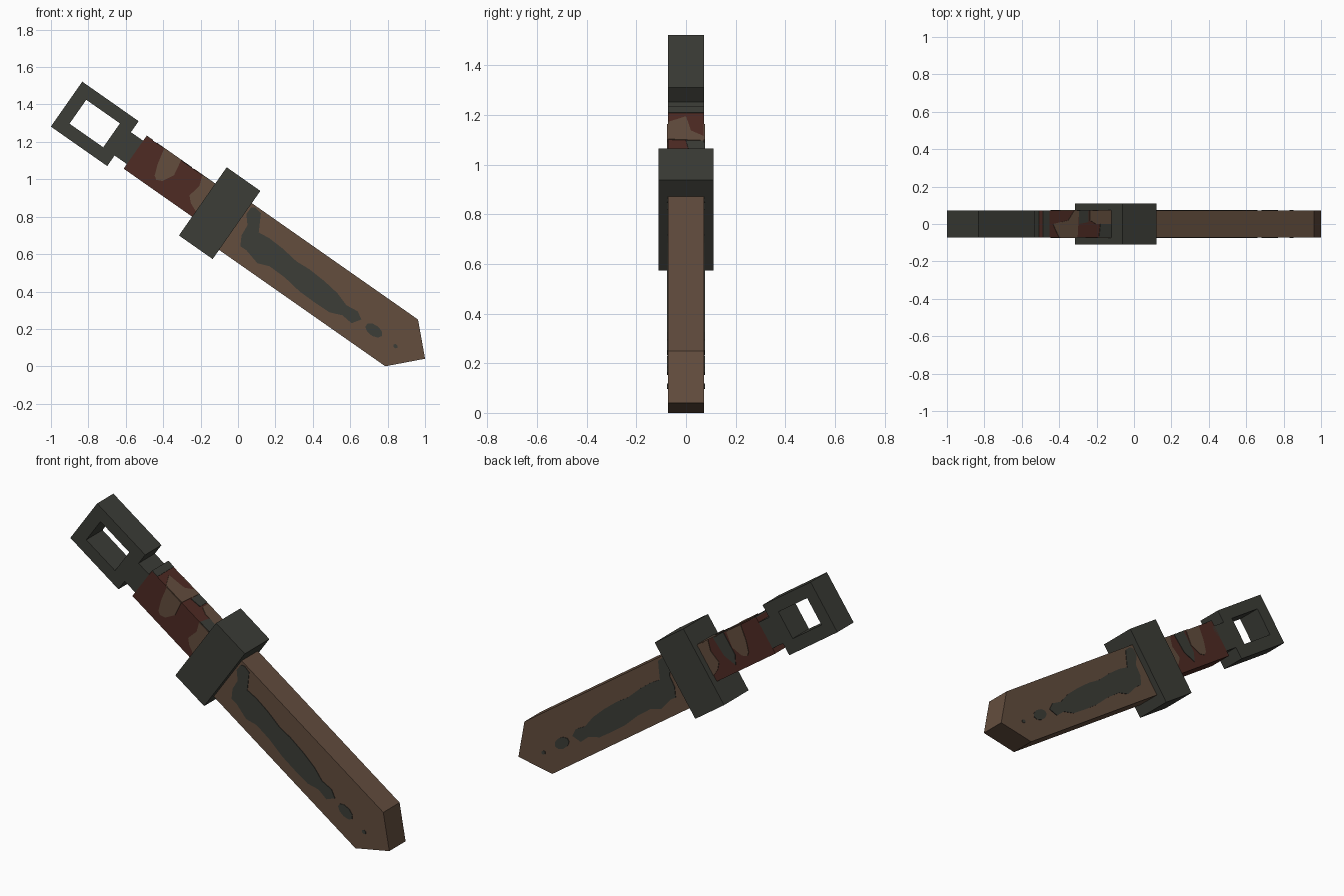
import bpy, bmesh, math
from mathutils import Matrix

cube = bpy.data.objects.get("Cube")
if cube:
    bpy.data.objects.remove(cube, do_unlink=True)


def material(name, rgb):
    m = bpy.data.materials.new(name)
    m.use_nodes = True
    m.diffuse_color = (*rgb, 1)
    bsdf = next(n for n in m.node_tree.nodes if n.type == 'BSDF_PRINCIPLED')
    bsdf.inputs["Base Color"].default_value = (*rgb, 1)
    bsdf.inputs["Roughness"].default_value = 0.9
    return m


brown = material("rusty_brown", (0.125, 0.075, 0.048))
iron = material("dark_iron", (0.045, 0.047, 0.038))
red = material("dark_red", (0.078, 0.024, 0.017))

# The sword is laid out along x (tip at +x, width along z), then tilted
TILT = Matrix.Rotation(math.radians(35), 4, 'Y')
HALF = 0.073
SKIN = 0.003


def prism(name, pts, lo, hi, mat, hole=None, flat=False):
    """Extrude an outline through the thickness (or upward when flat)."""
    bm = bmesh.new()

    def ring(outline, d):
        return [bm.verts.new((a, b, d) if flat else (a, d, b)) for a, b in outline]

    def walls(p, q):
        for i in range(len(p)):
            j = (i + 1) % len(p)
            bm.faces.new((p[i], p[j], q[j], q[i]))

    a, b = ring(pts, lo), ring(pts, hi)
    walls(a, b)
    if hole:
        c, d = ring(hole, lo), ring(hole, hi)
        walls(c, d)
        walls(a, c)
        walls(b, d)
    else:
        bm.faces.new(a)
        bm.faces.new(b)
    bmesh.ops.recalc_face_normals(bm, faces=bm.faces)
    bm.transform(TILT)
    mesh = bpy.data.meshes.new(name)
    bm.to_mesh(mesh)
    bm.free()
    mesh.materials.append(mat)
    obj = bpy.data.objects.new(name, mesh)
    bpy.context.collection.objects.link(obj)
    return obj


def rect(x0, x1, z0, z1):
    return [(x0, z0), (x1, z0), (x1, z1), (x0, z1)]


def both_sides(name, pts, mat):
    prism(name + "_front", pts, -HALF - SKIN, -HALF + SKIN, mat)
    prism(name + "_back", pts, HALF - SKIN, HALF + SKIN, mat)


def blob(x, z, rx, rz, n=9):
    return [(x + rx * math.cos(i * math.tau / n), z + rz * math.sin(i * math.tau / n))
            for i in range(n)]


# Main parts
prism("blade", [(-.5, .452), (.645, .452), (.796, .607), (.645, .757), (-.5, .757)],
      -HALF, HALF, brown)
prism("guard", rect(-.66, -.44, .392, .837), -.11, .11, iron)
prism("grip", rect(-1.107, -.6, .515, .728), -HALF, HALF, red)
prism("neck", rect(-1.187, -1.09, .545, .697), -HALF, HALF, iron)
prism("pommel_ring", rect(-1.555, -1.187, .476, .769), -HALF, HALF, iron,
      hole=rect(-1.482, -1.262, .546, .702))

# Stain running down both faces of the blade
both_sides("blade_stain", [
    (-.41, .748), (-.37, .742), (-.336, .68), (-.32, .65), (-.255, .657), (-.167, .653),
    (-.066, .639), (.015, .644), (.118, .638), (.212, .625), (.288, .6), (.355, .608),
    (.397, .584), (.365, .537), (.301, .544), (.235, .517), (.139, .515), (.039, .517),
    (-.069, .533), (-.169, .535), (-.231, .511), (-.319, .534), (-.358, .533),
    (-.386, .584), (-.391, .647), (-.43, .692), (-.43, .735)], iron)
both_sides("stain_drop", blob(.485, .574, .052, .03), iron)
both_sides("stain_speck", blob(.628, .571, .014, .011, 6), iron)

# Mottled patches on the grip faces
both_sides("grip_patch_outer", [
    (-.991, .728), (-.881, .728), (-.866, .64), (-.899, .58), (-.93, .566),
    (-.95, .58), (-.972, .638)], brown)
both_sides("grip_patch_inner", [
    (-.742, .728), (-.65, .728), (-.65, .545), (-.707, .57), (-.737, .6),
    (-.722, .67)], brown)
prism("grip_patch_back", [(-.86, .728), (-.78, .728), (-.79, .62), (-.83, .55), (-.86, .6)],
      HALF - SKIN, HALF + SKIN, iron)

# Mottled patches on the upper edge of the grip
TOP = .728
for name, pts, mat in [
    ("grip_top_end", rect(-1.107, -1.065, -HALF, HALF), iron),
    ("grip_top_outer", [(-1.0, -HALF), (-1.04, 0), (-.94, .02), (-.9, HALF),
                        (-.87, HALF), (-.88, -HALF)], brown),
    ("grip_top_middle", [(-.87, .0), (-.81, .01), (-.81, HALF), (-.87, HALF)], iron),
    ("grip_top_inner", [(-.8, HALF), (-.8, .02), (-.76, 0), (-.65, 0), (-.65, HALF)], brown),
    ("grip_top_corner", [(-.74, -HALF), (-.65, -HALF), (-.65, 0), (-.73, 0)], iron),
]:
    prism(name, pts, TOP - SKIN, TOP + SKIN, mat, flat=True)
